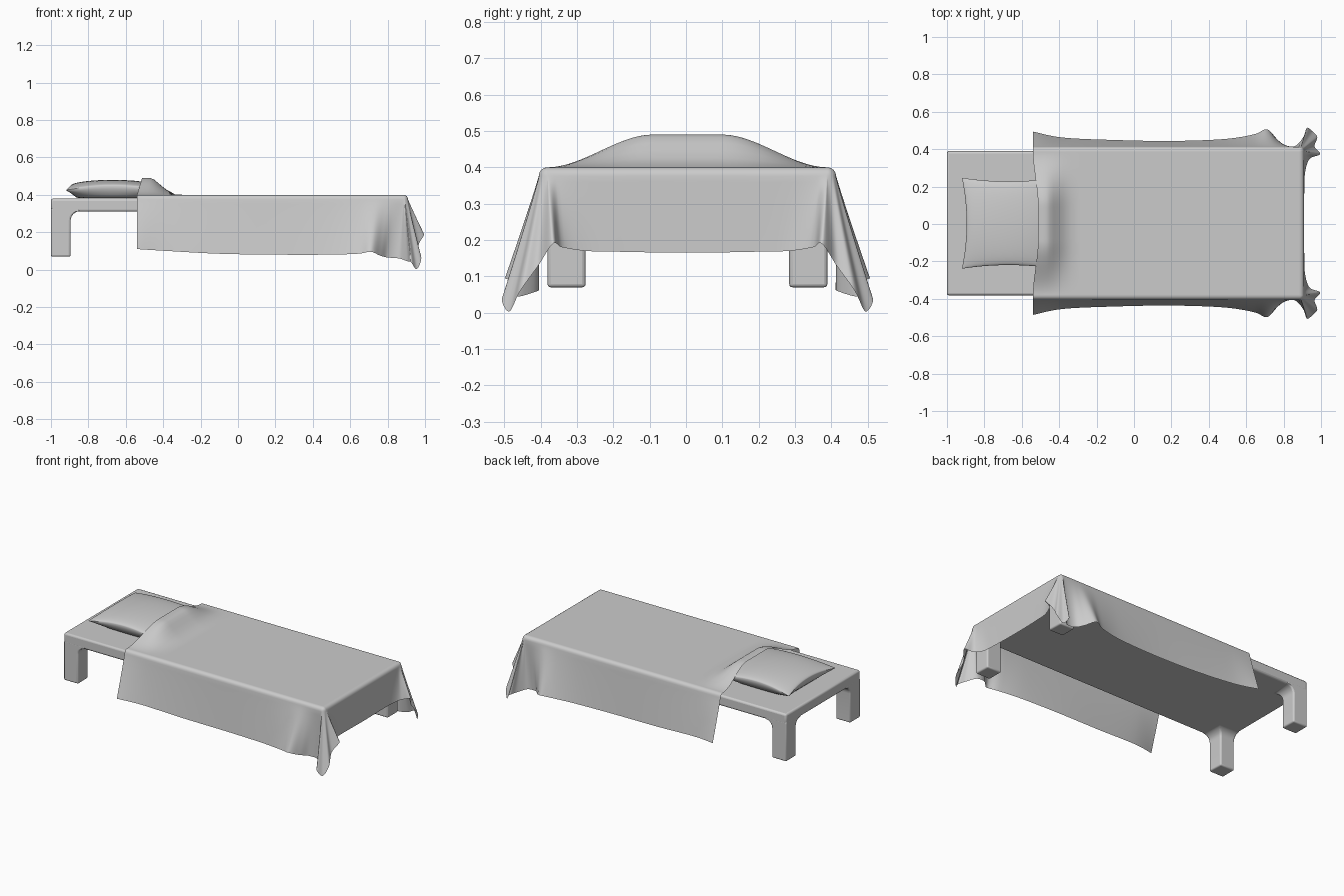
import bpy, bmesh, math

if "Cube" in bpy.data.objects:
    bpy.data.objects.remove(bpy.data.objects["Cube"])

OFF = 0.004          # slight sideways offset of the whole bed


def finish(name, bm, angle=40, bevel=0):
    bmesh.ops.remove_doubles(bm, verts=bm.verts, dist=0.0004)
    bmesh.ops.recalc_face_normals(bm, faces=bm.faces)
    me = bpy.data.meshes.new(name)
    bm.to_mesh(me)
    bm.free()
    ob = bpy.data.objects.new(name, me)
    ob.location.y = OFF
    bpy.context.collection.objects.link(ob)
    if bevel:
        m = ob.modifiers.new("bevel", 'BEVEL')
        m.width, m.segments = bevel, 3
        m.limit_method, m.angle_limit = 'ANGLE', math.radians(50)
    bpy.ops.object.select_all(action='DESELECT')
    ob.select_set(True)
    bpy.context.view_layer.objects.active = ob
    bpy.ops.object.shade_smooth_by_angle(angle=math.radians(angle))
    return ob


def skin(bm, rows):
    """Quads between successive rows of points."""
    vs = [[bm.verts.new(p) for p in r] for r in rows]
    for a, b in zip(vs, vs[1:]):
        for i in range(len(a) - 1):
            bm.faces.new((a[i], a[i + 1], b[i + 1], b[i]))


# Bed frame slab
X0, X1, W = -1.0, 0.89, 0.385
bm = bmesh.new()
bmesh.ops.create_cube(bm, size=1)
for v in bm.verts:
    v.co = ((X0 + X1) / 2 + v.co.x * (X1 - X0), v.co.y * 2 * W, 0.345 + v.co.z * 0.07)
finish("bed_frame", bm, bevel=0.012)


# Legs, flaring into the slab on the two inner sides
def leg(name, x, sx, sy):
    bm = bmesh.new()
    r, rings = 0.05, []
    levels = [(0.07, 0.105)]
    for i in range(7):
        a = math.pi / 2 * i / 6
        levels.append((0.262 + r * math.sin(a), 0.105 + r * (1 - math.cos(a))))
    levels.append((0.33, 0.155))
    for z, w in levels:
        rings.append([bm.verts.new((x + sx * p * w, sy * (W - q * w), z))
                      for p, q in ((0, 0), (1, 0), (1, 1), (0, 1))])
    for a, b in zip(rings, rings[1:]):
        for i in range(4):
            j = (i + 1) % 4
            bm.faces.new((a[i], a[j], b[j], b[i]))
    bm.faces.new(rings[0])
    bm.faces.new(rings[-1])
    finish(name, bm, bevel=0.012)


for sy, side in ((-1, "front"), (1, "back")):
    leg("head_leg_" + side, X0, 1, sy)
    leg("foot_leg_" + side, X1, -1, sy)

# Pillow: pinched corners, seam arching up between them
bm = bmesh.new()
N = 24
ticks = [math.sin(math.pi / 2 * (2 * i / N - 1)) for i in range(N + 1)]
for top in (True, False):
    rows = []
    for u in ticks:
        row = []
        for v in ticks:
            x = -0.67 + 0.25 * u * (1 - 0.1 * (1 - v * v))
            y = 0.243 * v * (1 - 0.08 * (1 - u * u))
            seam = 0.425 + 0.022 * (1 - u * u * v * v)
            puff = max(0, (1 - u * u) * (1 - v * v)) ** 0.5
            z = seam + 0.033 * puff if top else max(0.382, seam - 0.12 * puff)
            row.append((x, y, z))
        rows.append(row)
    skin(bm, rows)
finish("pillow", bm)

# Blanket: each control gives a point on the mattress rim (x, y)
# and the matching point on the hanging hem (x, y, z)
RX, RY, RZ = 0.885, 0.385, 0.40
ctrl = [
    (-0.54, RY, -0.54, 0.490, 0.110), (-0.38, RY, -0.38, 0.458, 0.100),
    (-0.10, RY, -0.10, 0.445, 0.085), (0.20, RY, 0.20, 0.440, 0.080),
    (0.50, RY, 0.48, 0.450, 0.080), (0.65, RY, 0.64, 0.475, 0.085),
    (0.74, RY, 0.71, 0.502, 0.095), (0.80, RY, 0.76, 0.455, 0.075),
    (0.85, RY, 0.80, 0.415, 0.065), (RX, RY, 0.86, 0.412, 0.060),
    (RX, RY, 0.905, 0.46, 0.045), (RX, RY, 0.925, 0.51, 0.040),
    (RX, RY, 0.955, 0.49, 0.003), (RX, RY, 0.980, 0.46, 0.060),
    (RX, RY, 0.965, 0.41, 0.130), (RX, RY, 0.995, 0.37, 0.190),
    (RX, 0.36, 0.940, 0.345, 0.18), (RX, 0.30, 0.916, 0.28, 0.170),
    (RX, 0.20, 0.911, 0.20, 0.168), (RX, 0.10, 0.910, 0.10, 0.166),
    (RX, 0.0, 0.910, 0.0, 0.165)]


def catmull(a, b, c, d, t):
    return 0.5 * (2 * b + (c - a) * t + (2 * a - 5 * b + 4 * c - d) * t * t
                  + (3 * b - a - 3 * c + d) * t ** 3)


def smooth(t):
    t = min(1, max(0, t))
    return t * t * (3 - 2 * t)


def lump(x, y):
    """Height the pillow adds below the blanket."""
    return 0.09 * smooth((-0.32 - x) / 0.17) * smooth((0.385 - abs(y)) / 0.29)


cols, SUB = [], 6
for i in range(len(ctrl) - 1):
    p = [ctrl[max(i - 1, 0)], ctrl[i], ctrl[i + 1], ctrl[min(i + 2, len(ctrl) - 1)]]
    for s in range(SUB + (i == len(ctrl) - 2)):
        t = s / SUB
        rim = [round(p[1][k] + (p[2][k] - p[1][k]) * t, 5) for k in (0, 1)]
        hem = [catmull(*(q[k] for q in p), t) for k in (2, 3, 4)]
        cols.append((rim, hem))

bm = bmesh.new()
# Flat top with the pillow lump
xs = sorted({c[0][0] for c in cols})
ys = sorted({s * c[0][1] for c in cols for s in (-1, 1)})
skin(bm, [[(x + 0.3 * lump(x, y) * smooth((-0.40 - x) / 0.14), y, RZ + lump(x, y))
           for y in ys] for x in xs])
# Hanging sides and foot, with gathered corners
for sy in (-1, 1):
    rows = []
    for (tx, ty), (hx, hy, hz) in cols:
        dx, dy = max(hx - RX, 0), max(hy - RY, 0)
        d = math.hypot(dx, dy) or 1
        dx, dy = dx / d, dy / d
        row = []
        for k in range(5):                     # rounded shoulder
            a = math.pi / 2 * k / 4
            o = 0.024 * math.sin(a)
            row.append((tx + dx * o, sy * (ty + dy * o), RZ - 0.024 * (1 - math.cos(a))))
        sx, s_y, sz = tx + dx * 0.024, ty + dy * 0.024, RZ - 0.024
        for k in range(1, 13):                 # fall to the hem
            q = k / 12
            w = q ** 1.05
            row.append((sx + (hx - sx) * w, sy * (s_y + (hy - s_y) * w), sz + (hz - sz) * q))
        rows.append(row)
    skin(bm, rows)
blanket = finish("blanket", bm, angle=60)
# Keep the outer side facing up
mid = max(blanket.data.polygons, key=lambda f: abs(f.normal.z) * f.area)
if mid.normal.z < 0:
    blanket.data.flip_normals()
